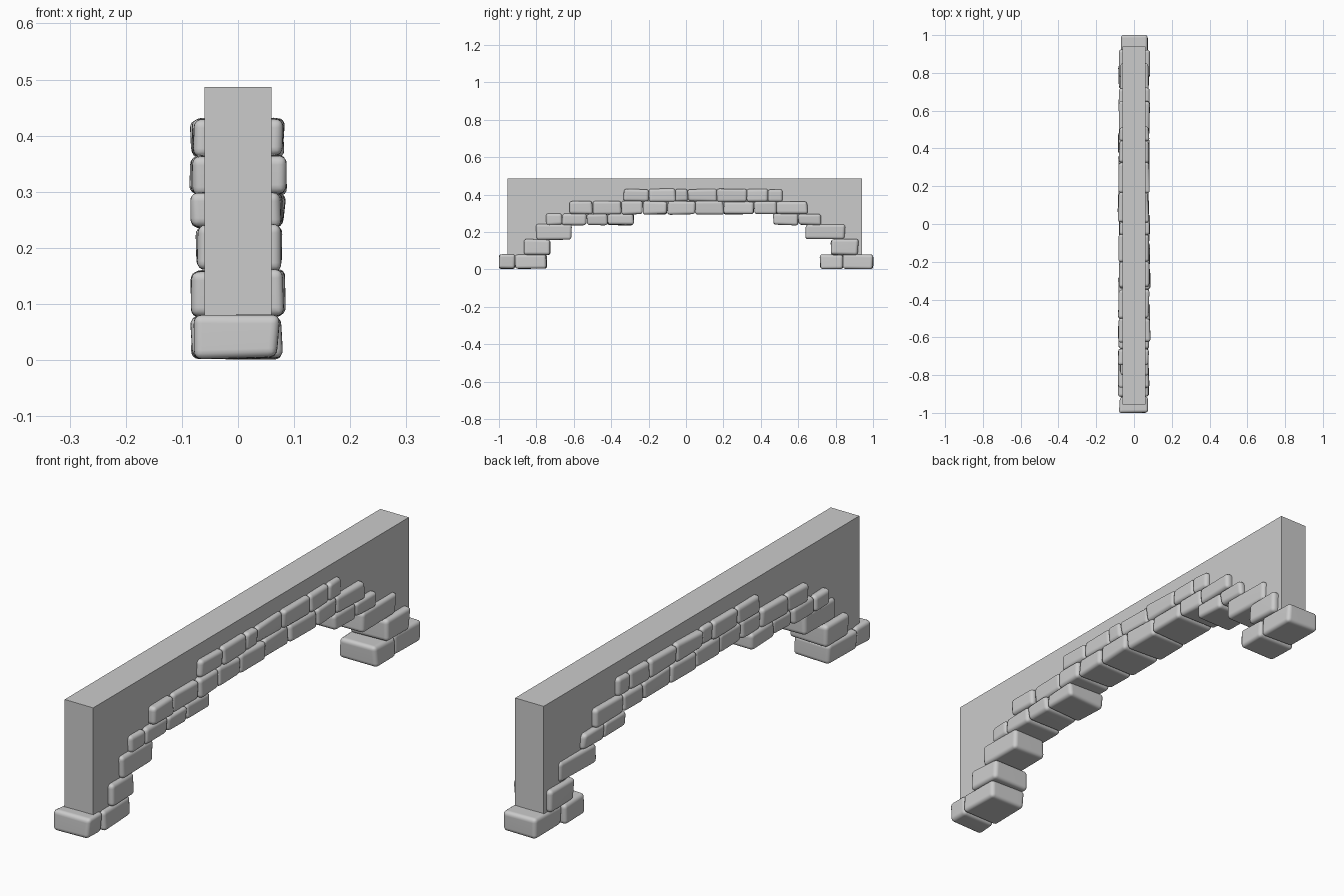
import bpy, bmesh, random
from mathutils import Vector

cube = bpy.data.objects.get("Cube")
if cube:
    bpy.data.objects.remove(cube, do_unlink=True)
random.seed(4)


def make_material(name, value):
    mat = bpy.data.materials.new(name)
    mat.use_nodes = True
    colour = (value, value, value, 1)
    mat.diffuse_color = colour
    mat.node_tree.nodes["Principled BSDF"].inputs["Base Color"].default_value = colour
    return mat


stone_grey = make_material("stone grey", 0.6)


def add_object(name, bm):
    bmesh.ops.recalc_face_normals(bm, faces=bm.faces)
    mesh = bpy.data.meshes.new(name)
    bm.to_mesh(mesh)
    bm.free()
    mesh.materials.append(stone_grey)
    obj = bpy.data.objects.new(name, mesh)
    bpy.context.collection.objects.link(obj)
    return obj


# Plain wall with a stepped arch along its underside, hidden by the stones
profile = [(-0.955, 0.487), (-0.955, 0.075), (-0.8, 0.075), (-0.8, 0.14),
           (-0.74, 0.14), (-0.74, 0.2), (-0.65, 0.2), (-0.65, 0.27),
           (-0.45, 0.27), (-0.45, 0.33), (0.55, 0.33), (0.55, 0.27),
           (0.68, 0.27), (0.68, 0.2), (0.81, 0.2), (0.81, 0.075),
           (0.94, 0.075), (0.94, 0.487)]
bm = bmesh.new()
face = bm.faces.new([bm.verts.new((-0.06, y, z)) for y, z in profile])
side = bmesh.ops.extrude_face_region(bm, geom=[face])["geom"]
bmesh.ops.translate(bm, vec=(0.12, 0, 0),
                    verts=[v for v in side if isinstance(v, bmesh.types.BMVert)])
add_object("wall", bm)


def add_stone(name, y0, y1, z0, z1, half_width):
    # Block with worn corners, slightly askew and running through the wall
    bm = bmesh.new()
    bmesh.ops.create_cube(bm, size=1)
    centre = Vector((random.uniform(-0.003, 0.003), (y0 + y1) / 2, (z0 + z1) / 2))
    size = Vector((2 * half_width, y1 - y0, z1 - z0))
    for v in bm.verts:
        v.co = centre + v.co * size
        v.co += Vector((random.uniform(-0.005, 0.005), random.uniform(-0.004, 0.004),
                        random.uniform(-0.003, 0.003)))
    bmesh.ops.bevel(bm, geom=bm.edges[:], offset=0.016, segments=4,
                    profile=0.55, affect='EDGES')
    for f in bm.faces:
        f.smooth = True
    obj = add_object(name, bm)
    mod = obj.modifiers.new("face weighting", 'WEIGHTED_NORMAL')
    mod.weight = 70


# Courses: bottom, top, half width, then runs of joint positions along the arch
courses = [
    (0.003, 0.079, 0.08, [(-1, -0.915, -0.745), (0.717, 0.84, 1)]),
    (0.078, 0.16, 0.079, [(-0.865, -0.725), (0.775, 0.92)]),
    (0.16, 0.24, 0.074, [(-0.8, -0.61), (0.64, 0.85)]),
    (0.237, 0.297, 0.08, [(-0.75, -0.66, -0.53, -0.42, -0.28), (0.465, 0.6, 0.72)]),
    (0.294, 0.364, 0.081, [(-0.625, -0.5, -0.345, -0.23, -0.1, 0.05,
                            0.2, 0.365, 0.485, 0.65)]),
    (0.362, 0.43, 0.08, [(-0.335, -0.2, -0.055, 0.01, 0.165, 0.325, 0.44, 0.515)]),
]
for row, (z0, z1, half_width, runs) in enumerate(courses, 1):
    for run in runs:
        for y0, y1 in zip(run, run[1:]):
            end_stone = row == 1 and max(abs(y0), abs(y1)) == 1
            add_stone(f"arch_stone_course_{row}", y0, y1, z0, z1,
                      0.074 if end_stone else half_width)
